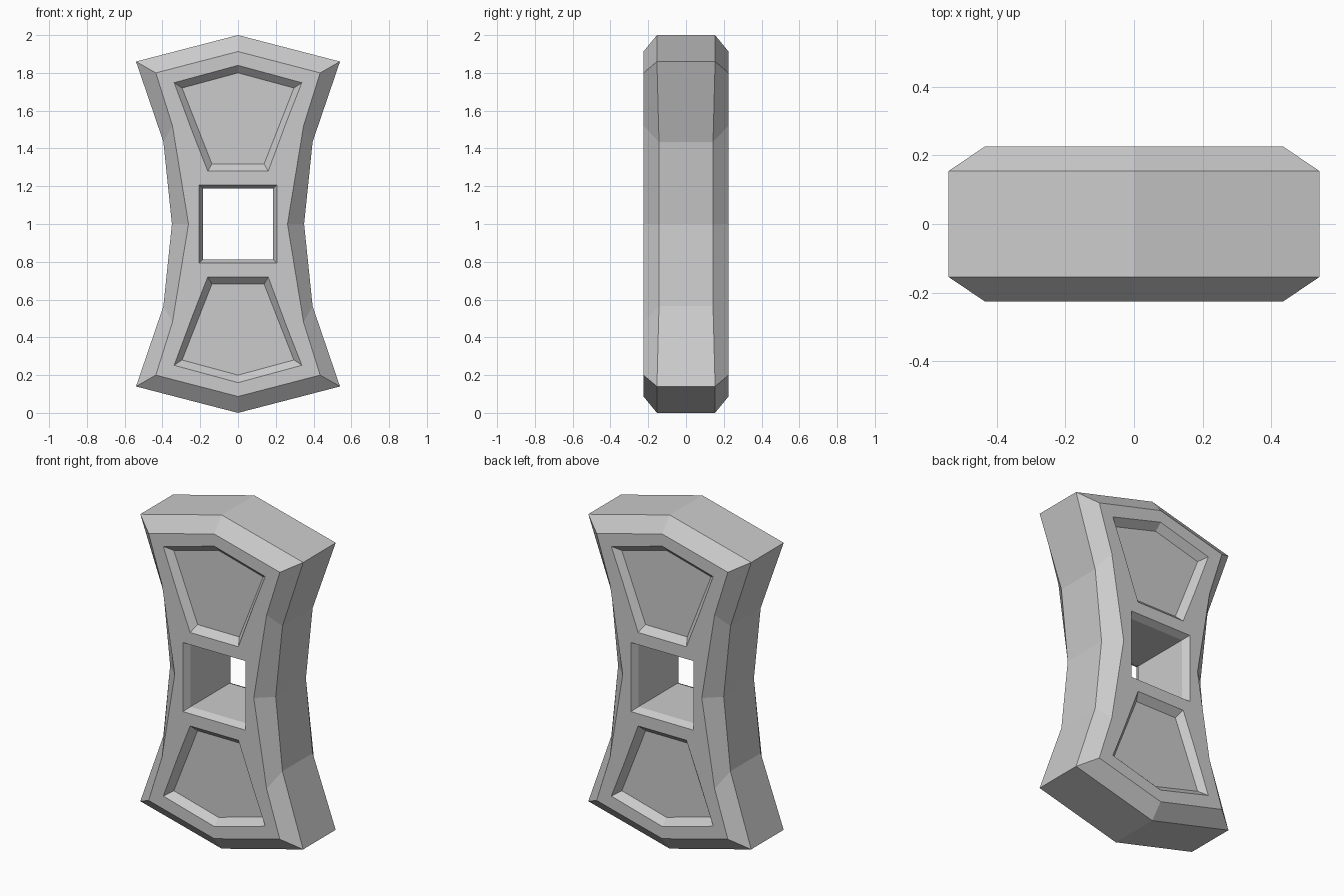
import bpy, bmesh

if "Cube" in bpy.data.objects:
    bpy.data.objects.remove(bpy.data.objects["Cube"])


def loft(name, rings):
    """Closed solid through matching rings of (x, y, z) points."""
    bm = bmesh.new()
    loops = [[bm.verts.new(p) for p in ring] for ring in rings]
    n = len(loops[0])
    for a, b in zip(loops, loops[1:]):
        for i in range(n):
            j = (i + 1) % n
            bm.faces.new((a[i], a[j], b[j], b[i]))
    bm.faces.new(loops[0][::-1])
    bm.faces.new(loops[-1])
    bmesh.ops.recalc_face_normals(bm, faces=bm.faces)
    mesh = bpy.data.meshes.new(name)
    bm.to_mesh(mesh)
    bm.free()
    obj = bpy.data.objects.new(name, mesh)
    bpy.context.collection.objects.link(obj)
    return obj


def mirror_outline(half):
    """Right half outline, top to bottom -> full outline."""
    return half + [(-x, z) for x, z in reversed(half) if x > 0]


def ring(outline, y, flip=False):
    return [(x, y, 2 - z if flip else z) for x, z in outline]


def extend(outer, inner):
    """Continue a sloped wall past the surface so the cutter pokes out."""
    return [(2 * a - c, 2 * b - d) for (a, b), (c, d) in zip(outer, inner)]


FACE, DEPTH = 0.225, 0.04

# Body: waisted slab with a chamfered rim on both faces
edge = mirror_outline([(0, 2), (0.54, 1.86), (0.395, 1.435), (0.35, 1),
                       (0.395, 0.565), (0.54, 0.14), (0, 0)])
rim = mirror_outline([(0, 1.913), (0.435, 1.8), (0.347, 1.52), (0.262, 1),
                      (0.347, 0.48), (0.435, 0.2), (0, 0.087)])


def edge_ring(side):
    return [(x, side * (0.154 if abs(x) > 0.5 or x == 0 else 0.143), z) for x, z in edge]


body = loft("link_body", [ring(rim, -FACE), edge_ring(-1), edge_ring(1), ring(rim, FACE)])

# Square through-hole with bevelled mouths
mouth = mirror_outline([(0.207, 1.207), (0.207, 0.793)])
bore = mirror_outline([(0.185, 1.187), (0.185, 0.813)])
wide = extend(mouth, bore)
inset = FACE - DEPTH
cutters = [loft("hole_cutter", [ring(wide, -FACE - DEPTH), ring(bore, -inset),
                                ring(bore, inset), ring(wide, FACE + DEPTH)])]

# Sunken panels above and below the hole, front and back
top = mirror_outline([(0, 1.84), (0.338, 1.748), (0.16, 1.28)])
floor = mirror_outline([(0, 1.8), (0.296, 1.72), (0.138, 1.318)])
for side in (-1, 1):
    for flip in (False, True):
        cutters.append(loft("panel_cutter", [
            ring(extend(top, floor), side * (FACE + DEPTH), flip),
            ring(floor, side * inset, flip)]))

# Carve the recesses
bpy.context.view_layer.objects.active = body
for cutter in cutters:
    cutter.hide_render = True
    mod = body.modifiers.new("carve", 'BOOLEAN')
    mod.operation = 'DIFFERENCE'
    mod.solver = 'EXACT'
    mod.object = cutter
    bpy.ops.object.modifier_apply(modifier=mod.name)
    bpy.data.objects.remove(cutter)
